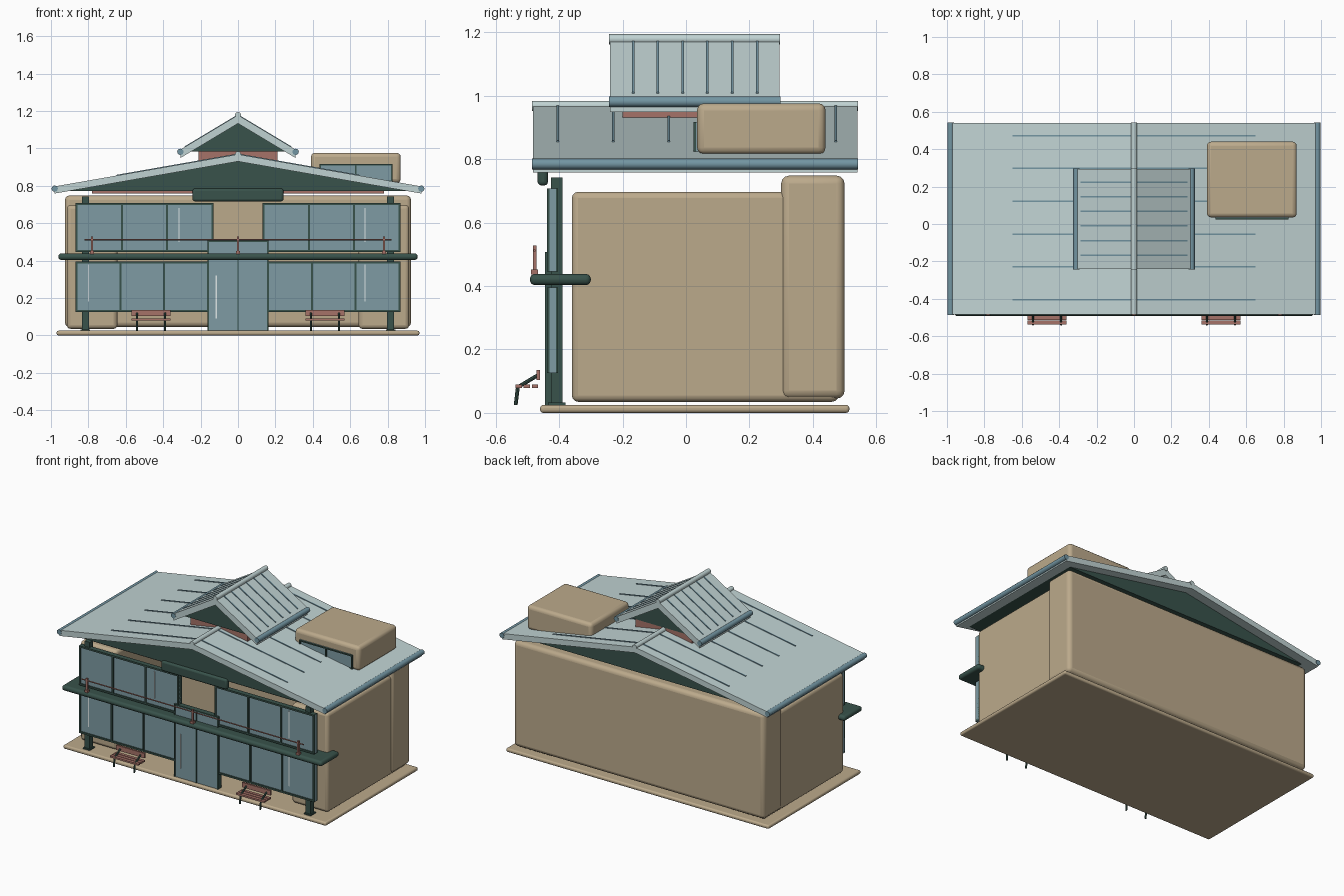
import bpy
import math
from mathutils import Vector

if "Cube" in bpy.data.objects:
    bpy.data.objects.remove(bpy.data.objects["Cube"], do_unlink=True)


def material(name, rgb):
    m = bpy.data.materials.new(name)
    m.use_nodes = True
    col = (*rgb, 1)
    m.diffuse_color = col
    m.node_tree.nodes["Principled BSDF"].inputs["Base Color"].default_value = col
    return m


TAN = material("tan plaster", (0.50, 0.40, 0.26))
ROOF = material("pale roof metal", (0.53, 0.65, 0.65))
GLASS = material("blue grey glass", (0.21, 0.33, 0.37))
TRIM = material("steel blue trim", (0.17, 0.30, 0.36))
GREEN = material("dark green frame", (0.04, 0.085, 0.07))
WOOD = material("reddish wood", (0.38, 0.17, 0.14))
GLINT = material("white glint", (0.75, 0.82, 0.82))


def finish(name, mat):
    ob = bpy.context.object
    ob.name = name
    ob.data.materials.append(mat)
    return ob


def box(name, x, y, z, mat, bevel=0, segs=3):
    """Box from (min, max) pairs, with optional rounded edges."""
    bpy.ops.mesh.primitive_cube_add(size=1, location=[(a + b) / 2 for a, b in (x, y, z)])
    ob = finish(name, mat)
    ob.scale = [b - a for a, b in (x, y, z)]
    bpy.ops.object.transform_apply(location=False, rotation=False, scale=True)
    if bevel:
        mod = ob.modifiers.new("round", 'BEVEL')
        mod.width = bevel
        mod.segments = segs
        bpy.ops.object.shade_smooth_by_angle(angle=math.radians(40))
    return ob


def rod(name, a, b, r, mat, sides=12):
    a, b = Vector(a), Vector(b)
    bpy.ops.mesh.primitive_cylinder_add(vertices=sides, radius=r, depth=(b - a).length,
                                        location=(a + b) / 2)
    ob = finish(name, mat)
    ob.rotation_euler = (b - a).to_track_quat('Z', 'Y').to_euler()
    bpy.ops.object.shade_smooth_by_angle(angle=math.radians(40))
    return ob


def prism(name, profile, y0, y1, mat):
    """Extrude an x-z outline along y."""
    n = len(profile)
    verts = [(x, y, z) for y in (y0, y1) for x, z in profile]
    faces = [tuple(range(n)), tuple(reversed(range(n, 2 * n)))]
    faces += [(i, i + n, (i + 1) % n + n, (i + 1) % n) for i in range(n)]
    me = bpy.data.meshes.new(name)
    me.from_pydata(verts, [], faces)
    me.materials.append(mat)
    ob = bpy.data.objects.new(name, me)
    bpy.context.collection.objects.link(ob)
    return ob


def gable_roof(name, half, top, slope, thick, y0, y1, base, seams, reach):
    """Two pitched slabs with gable infill, ridge cap, eave tubes and seams."""
    low = top - slope * half
    prism(name + "_slabs", [(-half, low), (-half, low - thick), (0, top - thick),
                            (half, low - thick), (half, low), (0, top)], y0, y1, ROOF)
    g = (top - thick - base) / slope
    prism(name + "_gable", [(-g, base), (g, base), (0, top - thick)], y0 + 0.03, y1 - 0.06, GREEN)
    rod(name + "_ridge_cap", (0, y0 - 0.002, top), (0, y1 + 0.002, top), 0.016, ROOF)
    for s in (-1, 1):
        rod(name + "_eave_tube", (s * half, y0 - 0.003, low - 0.012),
            (s * half, y1 + 0.003, low - 0.012), 0.017, TRIM)
        for y in seams:
            h = 0.004
            prism(name + "_seam", [(0, top + h), (s * reach, top + h - slope * reach),
                                   (s * reach, top - 0.01 - slope * reach), (0, top - 0.01)],
                  y - 0.004, y + 0.004, TRIM)


def window(name, x0, x1, z0, z1, y, panes, f=0.011):
    """Framed glazing with evenly spaced mullions."""
    box(name + "_glass", (x0, x1), (y, y + 0.02), (z0, z1), GLASS)
    for z in (z0, z1 - f):
        box(name + "_rail", (x0, x1), (y - 0.008, y + 0.026), (z, z + f), GREEN)
    for i in range(panes + 1):
        x = x0 + (x1 - x0 - f) * i / panes
        box(name + "_mullion", (x, x + f), (y - 0.008, y + 0.026), (z0, z1), GREEN)


# Base and walls
box("base_slab", (-0.97, 0.97), (-0.46, 0.515), (0, 0.025), TAN, 0.01)
box("back_wall", (-0.925, 0.925), (0.30, 0.50), (0.045, 0.748), TAN, 0.025)
for s in (-1, 1):
    box("side_wing", sorted((s * 0.645, s * 0.915)), (-0.36, 0.48), (0.035, 0.697), TAN, 0.02)

# Main roof and upper roof
gable_roof("main_roof", 0.98, 0.968, 0.175, 0.038, -0.483, 0.54, 0.772,
           [-0.405 + 0.1755 * i for i in range(6)], 0.65)
box("main_soffit", (-0.78, 0.78), (-0.43, 0.45), (0.758, 0.776), WOOD)
gable_roof("upper_roof", 0.308, 1.178, 0.60, 0.045, -0.24, 0.295, 0.982,
           [-0.167 + 0.0782 * i for i in range(6)], 0.285)
box("upper_soffit", (-0.21, 0.21), (-0.2, 0.235), (0.93, 0.985), WOOD)
box("front_fascia", (-0.243, 0.243), (-0.468, -0.435), (0.717, 0.785), GREEN, 0.012)

# Roof dormer
box("dormer", (0.39, 0.87), (0.035, 0.44), (0.815, 0.976), TAN, 0.022)
window("dormer_window", 0.435, 0.825, 0.82, 0.917, 0.031, 2, 0.008)

# Front glazing and posts
for s in (-1, 1):
    for name, inner, z0, z1 in (("upper", 0.132, 0.445, 0.707), ("lower", 0.155, 0.125, 0.395)):
        x0, x1 = sorted((s * inner, s * 0.868))
        window(name + "_window", x0, x1, z0, z1, -0.43, 3)
    box("post", sorted((s * 0.797, s * 0.834)), (-0.425, -0.39), (0.02, 0.742), GREEN)
    box("post_foot", sorted((s * 0.79, s * 0.841)), (-0.435, -0.38), (0.022, 0.032), GREEN)
for x, z0, z1 in ((-0.315, 0.50, 0.68), (0.68, 0.50, 0.68), (-0.80, 0.18, 0.38), (0.68, 0.18, 0.38)):
    box("glint", (x - 0.003, x + 0.003), (-0.433, -0.429), (z0, z1), GLINT)

# Double door
box("door", (-0.16, 0.16), (-0.44, -0.41), (0.022, 0.505), GLASS)
for x in (-0.159, 0, 0.159):
    box("door_stile", (x - 0.004, x + 0.004), (-0.444, -0.408), (0.022, 0.507), GREEN)
box("door_header", (-0.163, 0.163), (-0.444, -0.408), (0.5, 0.508), GREEN)
box("door_glint", (-0.119, -0.113), (-0.443, -0.439), (0.09, 0.32), GLINT)

# Balcony with handrail
box("balcony", (-0.96, 0.96), (-0.492, -0.30), (0.403, 0.438), GREEN, 0.016, 4)
rod("handrail", (-0.82, -0.477, 0.512), (0.82, -0.477, 0.512), 0.004, WOOD, 8)
for x in (-0.78, 0, 0.78):
    box("rail_post", (x - 0.006, x + 0.006), (-0.483, -0.471), (0.436, 0.528), WOOD)
    box("rail_foot", (x - 0.011, x + 0.011), (-0.488, -0.466), (0.436, 0.452), WOOD)

# Benches
for cx in (-0.465, 0.465):
    for y in (-0.527, -0.502, -0.476):
        box("bench_slat", (cx - 0.105, cx + 0.105), (y - 0.01, y + 0.01), (0.079, 0.09), WOOD)
    box("bench_back", (cx - 0.105, cx + 0.105), (-0.472, -0.46), (0.104, 0.136), WOOD)
    for dx in (-0.075, 0.075):
        x = cx + dx
        rod("bench_leg", (x, -0.537, 0.025), (x, -0.53, 0.082), 0.006, GREEN, 8)
        rod("bench_arm", (x, -0.532, 0.08), (x, -0.465, 0.12), 0.006, GREEN, 8)
